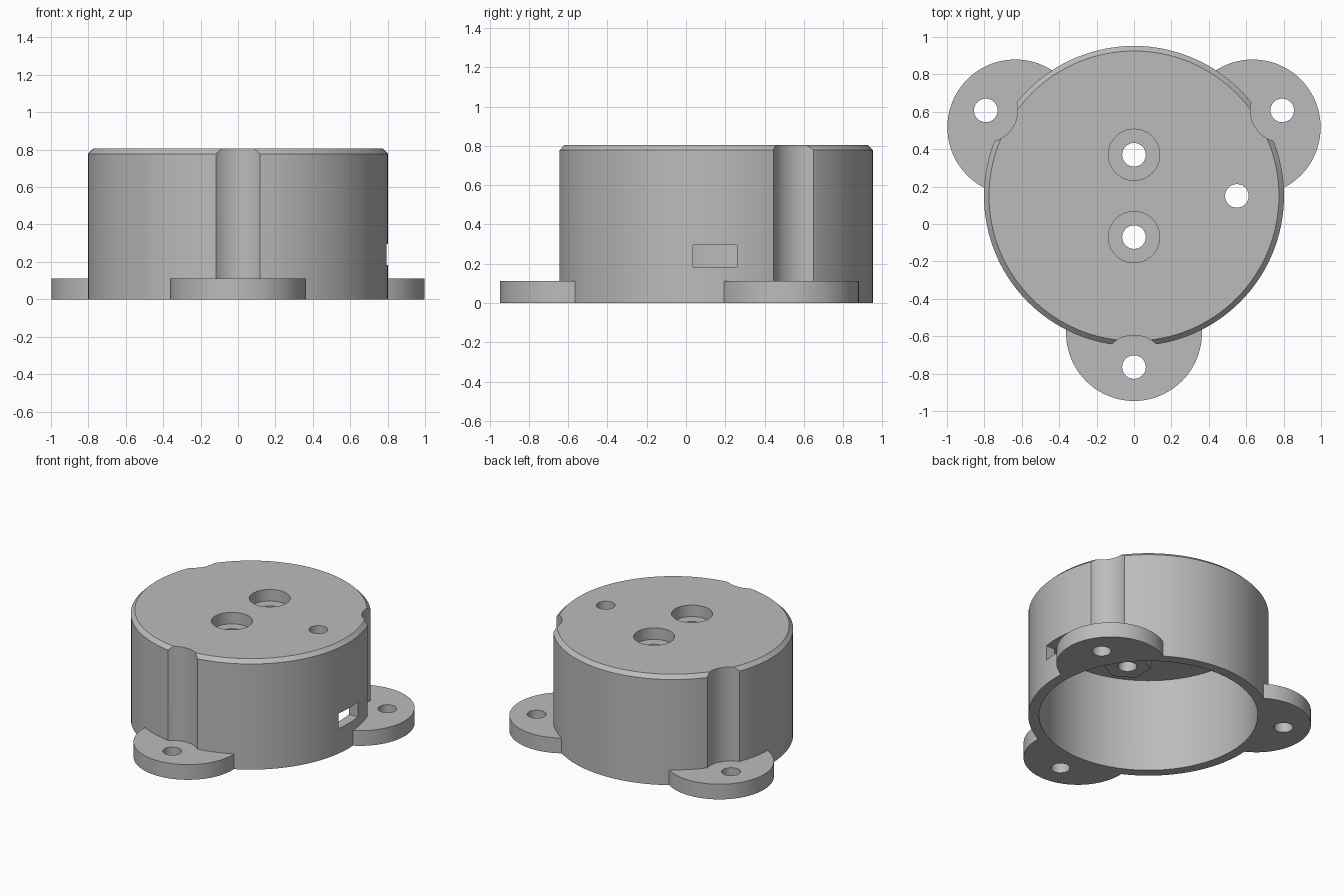
import bpy
import bmesh
import math
from mathutils import Matrix, Vector

cube = bpy.data.objects.get("Cube")
if cube:
    bpy.data.objects.remove(cube, do_unlink=True)

# Main dimensions
CENTRE = Vector((0, 0.15, 0))
RADIUS, INNER, HEIGHT, CEILING = 0.802, 0.73, 0.805, 0.69
CHAMFER = 0.027
LUG_RADIUS, LUG_HEIGHT, HOLE = 0.363, 0.112, 0.063
LUG_ANGLES = {"front": -90, "left": 30, "right": 150}

grey = bpy.data.materials.new("plain grey")
grey.use_nodes = True
colour = (0.50, 0.50, 0.50, 1)
grey.diffuse_color = colour
grey.node_tree.nodes["Principled BSDF"].inputs["Base Color"].default_value = colour


def new_object(name, bm):
    mesh = bpy.data.meshes.new(name)
    bm.to_mesh(mesh)
    bm.free()
    mesh.materials.append(grey)
    obj = bpy.data.objects.new(name, mesh)
    bpy.context.collection.objects.link(obj)
    return obj


def cylinder(name, at, radius, low, high, sides=64):
    bm = bmesh.new()
    place = Matrix.Translation((at[0], at[1], (low + high) / 2))
    bmesh.ops.create_cone(bm, cap_ends=True, segments=sides, radius1=radius,
                          radius2=radius, depth=high - low, matrix=place)
    return new_object(name, bm)


def box(name, low, high):
    low, high = Vector(low), Vector(high)
    bm = bmesh.new()
    place = Matrix.Translation((low + high) / 2) @ Matrix.Diagonal((*(high - low), 1))
    bmesh.ops.create_cube(bm, size=1, matrix=place)
    return new_object(name, bm)


def combine(target, tool, operation):
    """Apply a boolean and remove the tool object."""
    tool.hide_render = True
    mod = target.modifiers.new("cut", "BOOLEAN")
    mod.operation, mod.solver, mod.object = operation, "EXACT", tool
    bpy.context.view_layer.objects.active = target
    bpy.ops.object.modifier_apply(modifier=mod.name)
    bpy.data.objects.remove(tool, do_unlink=True)


def polar(angle, distance):
    a = math.radians(angle)
    return CENTRE + Vector((math.cos(a), math.sin(a), 0)) * distance


# Round cover with a chamfered top rim
housing = cylinder("housing", CENTRE, RADIUS, 0, HEIGHT, 128)
bm = bmesh.new()
bm.from_mesh(housing.data)
rim = [e for e in bm.edges if all(v.co.z > HEIGHT - 0.01 for v in e.verts)]
bmesh.ops.bevel(bm, geom=rim, offset=CHAMFER, segments=1, affect="EDGES")
bm.to_mesh(housing.data)
bm.free()

# Screwdriver grooves down the wall, then the mounting lugs
for side, angle in LUG_ANGLES.items():
    hole_at = polar(angle, 0.915)
    combine(housing, cylinder(side + "_groove", hole_at, 0.17, LUG_HEIGHT - 0.03, 1),
            "DIFFERENCE")
    combine(housing, cylinder(side + "_lug", polar(angle, 0.733), LUG_RADIUS, 0, LUG_HEIGHT, 96),
            "UNION")
    combine(housing, cylinder(side + "_lug_hole", hole_at, HOLE, -0.1, 0.3), "DIFFERENCE")

# Hollow interior
combine(housing, cylinder("cavity", CENTRE, INNER, -0.1, CEILING, 128), "DIFFERENCE")

# Two hexagonal screw posts under the ceiling, with countersunk holes
for name, y in (("back", 0.37), ("front", -0.07)):
    combine(housing, cylinder(name + "_post", (0, y), 0.16, 0.475, 0.705, 6), "UNION")
    combine(housing, cylinder(name + "_recess", (0, y), 0.137, 0.72, 1), "DIFFERENCE")
    combine(housing, cylinder(name + "_screw_hole", (0, y), HOLE, 0.3, 1), "DIFFERENCE")

# Small side hole in the top and cable slot in the left wall
combine(housing, cylinder("top_hole", (0.55, 0.15), HOLE, 0.5, 1), "DIFFERENCE")
combine(housing, box("cable_slot", (0.6, 0.035, 0.184), (1, 0.26, 0.295)), "DIFFERENCE")

# Smooth round walls with crisp edges
bpy.ops.object.select_all(action="DESELECT")
housing.select_set(True)
bpy.context.view_layer.objects.active = housing
bpy.ops.object.shade_smooth_by_angle(angle=math.radians(25))
